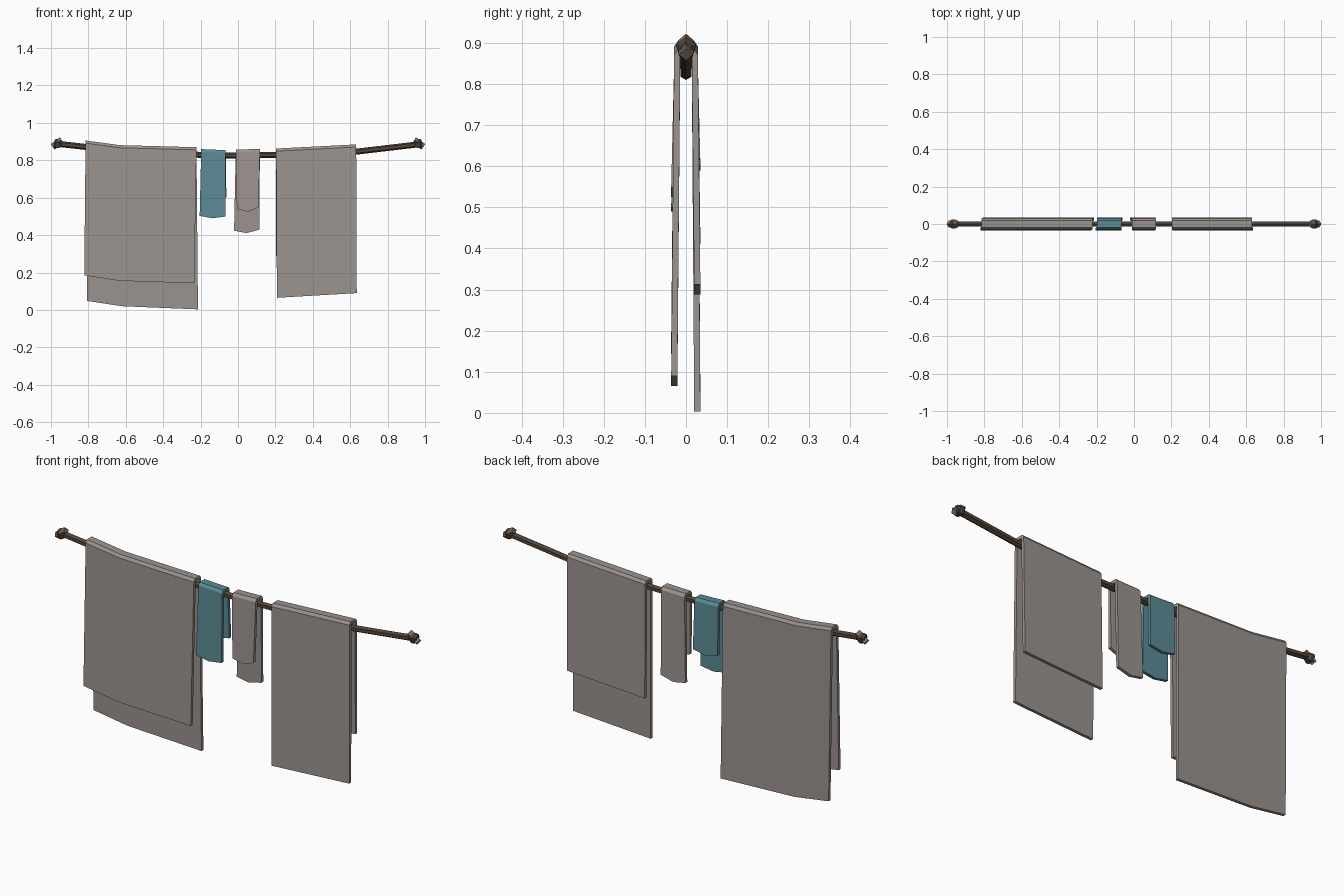
import bpy, bmesh, math
from mathutils import Vector

if "Cube" in bpy.data.objects:
    bpy.data.objects.remove(bpy.data.objects["Cube"])


def material(name, rgb):
    m = bpy.data.materials.new(name)
    m.diffuse_color = (*rgb, 1)
    m.use_nodes = True
    m.node_tree.nodes["Principled BSDF"].inputs["Base Color"].default_value = m.diffuse_color
    return m


GREY = material("grey cloth", (0.33, 0.295, 0.275))
TEAL = material("teal cloth", (0.105, 0.26, 0.30))
ROPE = material("dark rope", (0.085, 0.062, 0.045))
TIP = material("frayed rope end", (0.20, 0.145, 0.10))


def add(name, verts, faces, mat):
    me = bpy.data.meshes.new(name)
    me.from_pydata(verts, [], faces)
    bm = bmesh.new()
    bm.from_mesh(me)
    bmesh.ops.recalc_face_normals(bm, faces=bm.faces)
    bm.to_mesh(me)
    bm.free()
    me.materials.append(mat)
    ob = bpy.data.objects.new(name, me)
    bpy.context.collection.objects.link(ob)
    return ob


def tube(name, path, sides, mat):
    """Tube along (x, z, radius) points in the y = 0 plane, one corner up."""
    verts, faces = [], []
    for i, (x, z, r) in enumerate(path):
        a, b = path[max(i - 1, 0)], path[min(i + 1, len(path) - 1)]
        d = Vector((b[0] - a[0], 0, b[1] - a[1])).normalized()
        up = Vector((-d.z, 0, d.x))
        if up.z < 0:
            up = -up
        for k in range(sides):
            t = 2 * math.pi * k / sides
            verts.append(Vector((x, 0, z)) + up * (r * math.cos(t))
                         + Vector((0, r * math.sin(t), 0)))
    for i in range(len(path) - 1):
        for k in range(sides):
            j = (k + 1) % sides
            faces.append((i * sides + k, i * sides + j,
                          (i + 1) * sides + j, (i + 1) * sides + k))
    n = (len(path) - 1) * sides
    faces += [tuple(range(sides)), tuple(range(n, n + sides))]
    return add(name, verts, faces, mat)


def cloth(name, mat, top, front, back):
    """Folded slab. Each list holds (x, z) stations from left to right."""
    verts, faces = [], []
    for (tx, tz), (fx, fz), (bx, bz) in zip(top, front, back):
        verts += [(fx, -0.036, fz), (tx, -0.029, tz - 0.014), (tx, -0.019, tz),
                  (tx, 0.019, tz), (tx, 0.029, tz - 0.014), (bx, 0.035, bz),
                  (fx, -0.021, fz), (tx, -0.014, tz - 0.018), (tx, -0.012, tz - 0.014),
                  (tx, 0.012, tz - 0.014), (tx, 0.014, tz - 0.018), (bx, 0.020, bz)]
    loop = [0, 1, 2, 3, 4, 5, 11, 10, 9, 8, 7, 6]
    for s in range(len(top) - 1):
        o = s * 12
        for a, b in zip(loop, loop[1:] + loop[:1]):
            faces.append((o + a, o + b, o + 12 + b, o + 12 + a))
    for o in (0, (len(top) - 1) * 12):       # side edges
        for k in range(5):
            faces.append((o + k, o + k + 1, o + k + 7, o + k + 6))
    add(name, verts, faces, mat)


# Sagging line
r = 0.016
tube("line", [(-0.97, 0.889, r), (-0.63, 0.851, r), (-0.2, 0.829, r), (0, 0.826, r),
              (0.2, 0.829, r), (0.63, 0.846, r), (0.97, 0.886, r)], 6, ROPE)

# Knots with two loose ends on each side
for s, side in ((-1, "left"), (1, "right")):
    tube(side + "_knot", [(s * 0.945, 0.884, 0.016), (s * 0.957, 0.886, 0.026),
                          (s * 0.975, 0.888, 0.026), (s * 0.985, 0.888, 0.014)], 5, ROPE)
    tube(side + "_upper_end", [(s * 0.970, 0.890, 0.018), (s * 0.942, 0.907, 0.018)], 4, TIP)
    tube(side + "_lower_end", [(s * 0.965, 0.890, 0.018), (s * 0.991, 0.872, 0.018)], 4, TIP)

# Hanging cloths
cloth("large_towel", GREY,
      [(-0.815, 0.906), (-0.63, 0.881), (-0.222, 0.870)],
      [(-0.822, 0.185), (-0.635, 0.156), (-0.234, 0.143)],
      [(-0.806, 0.048), (-0.62, 0.020), (-0.214, 0.003)])
cloth("teal_cloth", TEAL,
      [(-0.197, 0.860), (-0.135, 0.857), (-0.066, 0.855)],
      [(-0.205, 0.503), (-0.137, 0.490), (-0.066, 0.500)],
      [(-0.197, 0.605), (-0.131, 0.590), (-0.062, 0.602)])
cloth("small_cloth", GREY,
      [(-0.012, 0.858), (0.05, 0.859), (0.117, 0.861)],
      [(-0.006, 0.540), (0.052, 0.525), (0.110, 0.548)],
      [(-0.021, 0.424), (0.045, 0.411), (0.114, 0.429)])
cloth("medium_towel", GREY,
      [(0.204, 0.863), (0.632, 0.885)],
      [(0.208, 0.065), (0.635, 0.090)],
      [(0.202, 0.288), (0.629, 0.312)])
